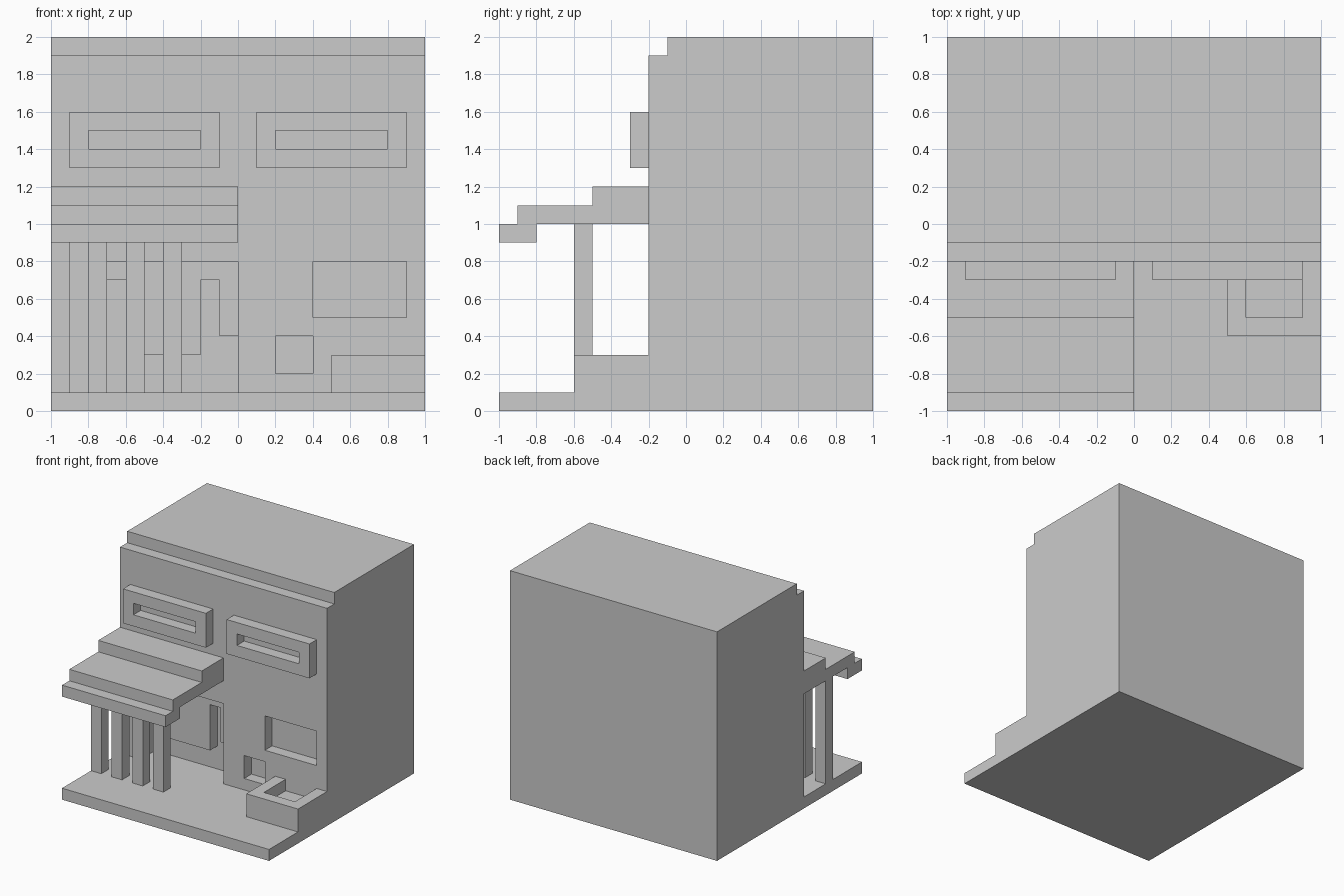
import bpy, bmesh
from mathutils import Vector

if "Cube" in bpy.data.objects:
    bpy.data.objects.remove(bpy.data.objects["Cube"])


def prism(name, points, axis, lo, hi):
    """Extrude a closed profile along x (points are y,z) or y (points are x,z)."""
    bm = bmesh.new()
    place = (lambda a, b: (lo, a, b)) if axis == 'x' else (lambda a, b: (a, lo, b))
    face = bm.faces.new([bm.verts.new(place(a, b)) for a, b in points])
    grown = bmesh.ops.extrude_face_region(bm, geom=[face])['geom']
    shift = Vector((hi - lo, 0, 0)) if axis == 'x' else Vector((0, hi - lo, 0))
    bmesh.ops.translate(bm, vec=shift,
                        verts=[v for v in grown if isinstance(v, bmesh.types.BMVert)])
    bmesh.ops.recalc_face_normals(bm, faces=bm.faces)
    mesh = bpy.data.meshes.new(name)
    bm.to_mesh(mesh)
    bm.free()
    obj = bpy.data.objects.new(name, mesh)
    bpy.context.collection.objects.link(obj)
    return obj


def box(name, x, y, z):
    return prism(name, [(y[0], z[0]), (y[1], z[0]), (y[1], z[1]), (y[0], z[1])], 'x', *x)


def cut(target, cutter):
    """Subtract the cutter, then remove it."""
    mod = target.modifiers.new("cut", 'BOOLEAN')
    mod.operation, mod.solver, mod.object = 'DIFFERENCE', 'EXACT', cutter
    cutter.hide_render = True
    bpy.context.view_layer.objects.active = target
    bpy.ops.object.modifier_apply(modifier=mod.name)
    bpy.data.objects.remove(cutter)


# Main building with the stepped roof edge
building = prism("building", [(1, 0), (1, 2), (-0.1, 2), (-0.1, 1.9), (-0.2, 1.9), (-0.2, 0)],
                 'x', -1, 1)

# Ground floor window recesses
cut(building, box("window_cutter", (0.4, 0.9), (-0.4, -0.1), (0.5, 0.8)))
cut(building, box("vent_cutter", (0.2, 0.4), (-0.4, -0.1), (0.2, 0.4)))

# Entrance recess, then the deeper opening below the hanging front
cut(building, box("entrance_cutter", (-0.8, 0), (-0.4, -0.1), (0.1, 0.8)))
half = [(0.4, 0.1), (0.4, 0.4), (0.3, 0.4), (0.3, 0.7), (0.2, 0.7), (0.2, 0.3)]
outline = [(x - 0.4, z) for x, z in half] + [(-x - 0.4, z) for x, z in reversed(half)]
cut(building, prism("opening_cutter", outline, 'y', -0.3, 0))

# Ground slab in front of the building
box("front_slab", (-1, 1), (-1, -0.2), (0, 0.1))

# Upper window frames
for side, x in (("left", -0.5), ("right", 0.5)):
    frame = box(side + "_window_frame", (x - 0.4, x + 0.4), (-0.3, -0.2), (1.3, 1.6))
    cut(frame, box("frame_cutter", (x - 0.3, x + 0.3), (-0.5, 0), (1.4, 1.5)))

# Stepped porch roof
prism("porch_roof", [(-0.2, 1), (-0.2, 1.2), (-0.5, 1.2), (-0.5, 1.1), (-0.9, 1.1),
                     (-0.9, 1), (-1, 1), (-1, 0.9), (-0.8, 0.9), (-0.8, 1)], 'x', -1, 0)

# Porch columns
for i in range(4):
    x = -1 + 0.2 * i
    box(f"porch_column_{i + 1}", (x, x + 0.1), (-0.6, -0.5), (0.1, 1))

# Planter against the wall
planter = box("planter", (0.5, 1), (-0.6, -0.2), (0.1, 0.3))
cut(planter, box("planter_cutter", (0.6, 0.9), (-0.5, 0), (0.2, 0.5)))
